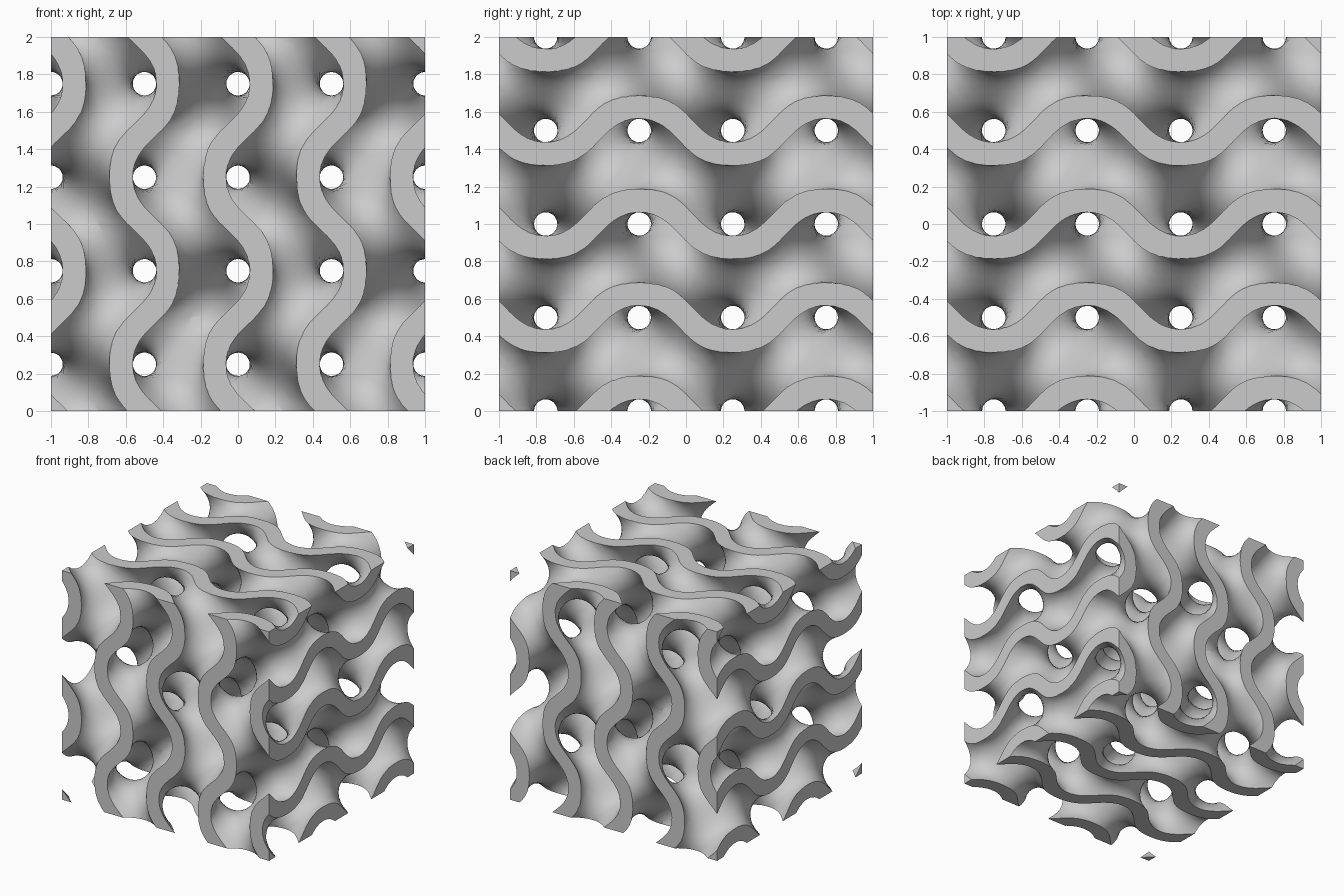
import bpy
import bmesh
from math import sin, cos, tau
from mathutils import Vector

LEVEL = 0.54            # half thickness of the wall, as a field value
CELLS = 56              # sampling cells per axis
STEP = 2.5 / CELLS
START = Vector((-1.26, -1.25, -0.24))   # sampled region overshoots the cube

if "Cube" in bpy.data.objects:
    bpy.data.objects.remove(bpy.data.objects["Cube"], do_unlink=True)


def field(p):
    """Gyroid field with a period of one unit."""
    x, y, z = p * tau
    return sin(x) * cos(y) + sin(y) * cos(z) + sin(z) * cos(x)


def gradient(p):
    x, y, z = p * tau
    return tau * Vector((cos(x) * cos(y) - sin(z) * sin(x),
                         cos(y) * cos(z) - sin(x) * sin(y),
                         cos(z) * cos(x) - sin(y) * sin(z)))


def project(verts, level):
    """Slide vertices along the gradient onto one level of the field."""
    for v in verts:
        p = v.co.copy()
        for _ in range(5):
            g = gradient(p)
            p += g * ((level - field(p)) / max(g.length_squared, 1.0))
        v.co = p


# Sample which side of the sheet each grid corner is on
size = CELLS + 1
inside = {}
for i in range(size):
    for j in range(size):
        for k in range(size):
            inside[i, j, k] = field(START + Vector((i, j, k)) * STEP) > 0

# Middle sheet: one vertex per crossed cell, one quad per crossed grid edge
bm = bmesh.new()
cell_vert = {}


def vert_in(cell):
    if cell not in cell_vert:
        centre = Vector([c + 0.5 for c in cell])
        cell_vert[cell] = bm.verts.new(START + centre * STEP)
    return cell_vert[cell]


for corner, side in inside.items():
    for axis in range(3):
        b, c = (axis + 1) % 3, (axis + 2) % 3
        if corner[axis] == CELLS:
            continue
        if not (0 < corner[b] < CELLS and 0 < corner[c] < CELLS):
            continue
        end = list(corner)
        end[axis] += 1
        if inside[tuple(end)] == side:
            continue
        ring = []
        for db, dc in ((0, 0), (1, 0), (1, 1), (0, 1)):
            cell = list(corner)
            cell[b] -= db
            cell[c] -= dc
            ring.append(vert_in(tuple(cell)))
        bm.faces.new(ring if side else ring[::-1])

# Even out the sheet
project(bm.verts, 0)
for _ in range(2):
    bmesh.ops.smooth_vert(bm, verts=bm.verts[:], factor=0.5,
                          use_axis_x=True, use_axis_y=True, use_axis_z=True)
    project(bm.verts, 0)

# Thicken into a closed wall between the two levels
sheet_verts, sheet_faces = bm.verts[:], bm.faces[:]
rim = [e.verts[:] for e in bm.edges if e.is_boundary]
twin = {v: bm.verts.new(v.co) for v in sheet_verts}
for f in sheet_faces:
    bm.faces.new([twin[v] for v in reversed(f.verts)])
for a, b in rim:
    bm.faces.new((a, b, twin[b], twin[a]))
project(sheet_verts, LEVEL)
project(twin.values(), -LEVEL)
bmesh.ops.recalc_face_normals(bm, faces=bm.faces[:])

mesh = bpy.data.meshes.new("gyroid_lattice")
bm.to_mesh(mesh)
bm.free()
lattice = bpy.data.objects.new("gyroid_lattice", mesh)
bpy.context.collection.objects.link(lattice)

# Trim to a cube, leaving flat cut ends
bpy.ops.mesh.primitive_cube_add(size=2, location=(0, 0, 1))
cutter = bpy.context.object
cutter.name = "trim_cutter"
cutter.hide_render = True
trim = lattice.modifiers.new("trim", 'BOOLEAN')
trim.operation = 'INTERSECT'
trim.solver = 'EXACT'
trim.object = cutter

bpy.ops.object.select_all(action='DESELECT')
lattice.select_set(True)
bpy.context.view_layer.objects.active = lattice
bpy.ops.object.modifier_apply(modifier=trim.name)
bpy.data.objects.remove(cutter, do_unlink=True)

# Plain grey finish, smooth walls and sharp cut edges
grey = bpy.data.materials.new("light_grey")
grey.use_nodes = True
colour = (0.6, 0.6, 0.6, 1)
grey.diffuse_color = colour
grey.node_tree.nodes["Principled BSDF"].inputs["Base Color"].default_value = colour
lattice.data.materials.clear()
lattice.data.materials.append(grey)
for poly in lattice.data.polygons:
    poly.material_index = 0
bpy.ops.object.shade_smooth_by_angle(angle=0.52)
